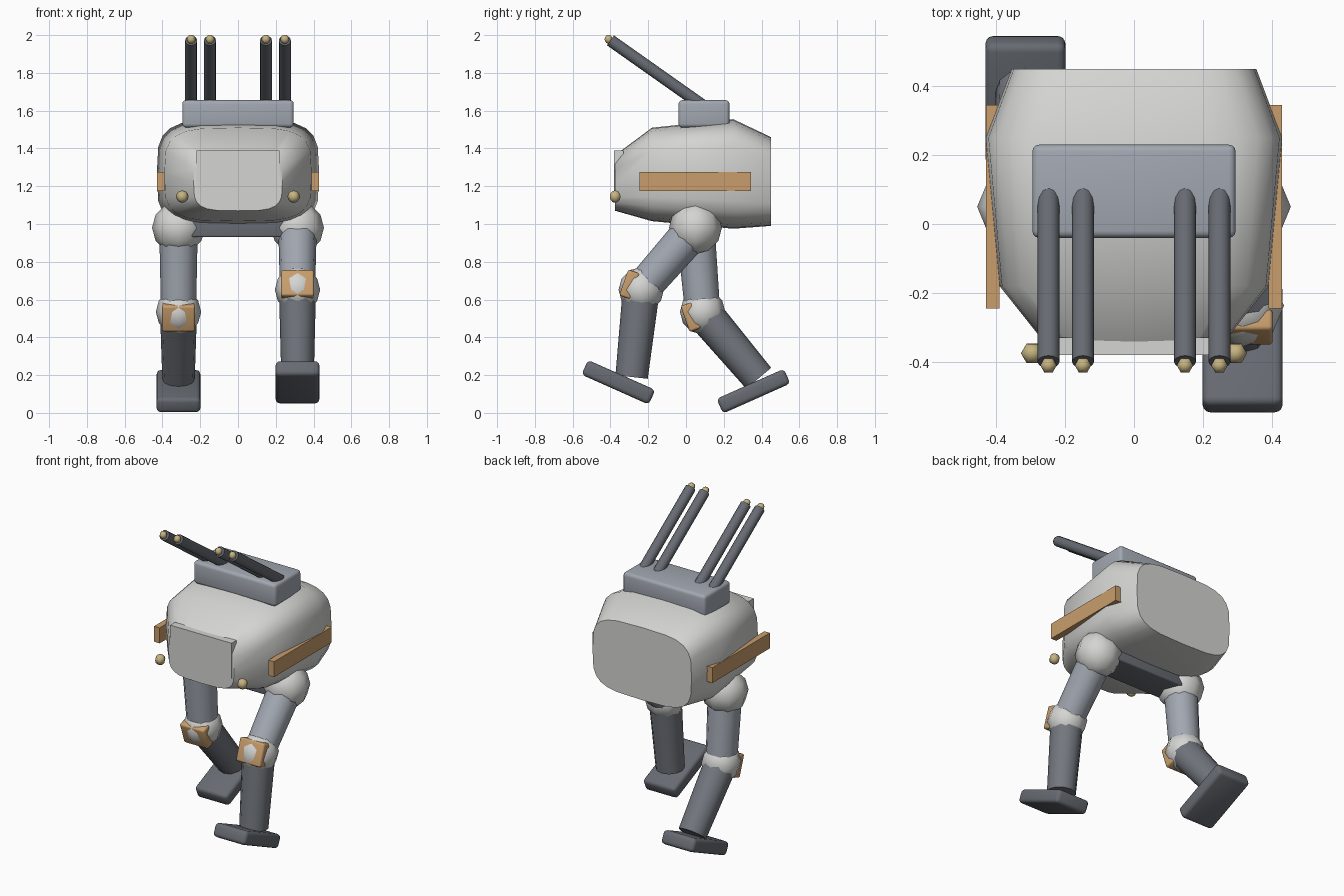
import bpy, bmesh, math
from mathutils import Vector, Matrix

if "Cube" in bpy.data.objects:
    bpy.data.objects.remove(bpy.data.objects["Cube"])


def material(name, r, g, b):
    m = bpy.data.materials.new(name)
    m.use_nodes = True
    m.diffuse_color = (r, g, b, 1)
    m.node_tree.nodes["Principled BSDF"].inputs["Base Color"].default_value = (r, g, b, 1)
    return m


WHITE = material("pale grey", 0.66, 0.66, 0.65)
STEEL = material("blue grey", 0.36, 0.39, 0.44)
SHIN = material("mid grey", 0.17, 0.185, 0.21)
DARK = material("dark grey", 0.135, 0.147, 0.168)
ORANGE = material("orange tan", 0.58, 0.34, 0.15)
BRASS = material("brass", 0.56, 0.45, 0.22)


def finish(name, bm, mat, angle=None):
    """Turn a bmesh into a coloured object; angle gives the smoothing limit."""
    bmesh.ops.recalc_face_normals(bm, faces=bm.faces)
    mesh = bpy.data.meshes.new(name)
    bm.to_mesh(mesh)
    bm.free()
    mesh.materials.append(mat)
    ob = bpy.data.objects.new(name, mesh)
    bpy.context.collection.objects.link(ob)
    if angle:
        bpy.ops.object.select_all(action='DESELECT')
        ob.select_set(True)
        bpy.context.view_layer.objects.active = ob
        bpy.ops.object.shade_smooth_by_angle(angle=math.radians(angle))
    return ob


def box(name, centre, size, mat, tilt=0, bevel=0):
    bm = bmesh.new()
    bmesh.ops.create_cube(bm, size=1)
    bmesh.ops.scale(bm, vec=size, verts=bm.verts)
    if bevel:
        bmesh.ops.bevel(bm, geom=bm.edges[:], offset=bevel, segments=3,
                        profile=0.5, affect='EDGES')
    bm.transform(Matrix.Translation(centre) @ Matrix.Rotation(math.radians(tilt), 4, 'X'))
    return finish(name, bm, mat, 40 if bevel else None)


def ball(name, centre, radius, mat, sides=8, turn=0):
    bm = bmesh.new()
    bmesh.ops.create_uvsphere(bm, u_segments=sides, v_segments=6, radius=radius)
    bm.transform(Matrix.Translation(centre) @ Matrix.Rotation(turn, 4, 'Z'))
    return finish(name, bm, mat, 180)


def rod(name, start, end, r1, r2, mat, sides=12):
    a, b = Vector(start), Vector(end)
    bm = bmesh.new()
    bmesh.ops.create_cone(bm, cap_ends=True, segments=sides, radius1=r1, radius2=r2,
                          depth=(b - a).length)
    turn = (b - a).to_track_quat('Z', 'Y').to_matrix().to_4x4()
    bm.transform(Matrix.Translation((a + b) / 2) @ turn)
    return finish(name, bm, mat, 50)


# Hull: rounded-rectangle sections (y, half width, bottom, top) joined front to back
SECTIONS = [(-0.375, 0.235, 1.07, 1.365), (-0.18, 0.39, 1.015, 1.51),
            (0.25, 0.43, 0.975, 1.555), (0.45, 0.355, 0.99, 1.46)]
SIDES = 24


def rounded(c):
    return math.copysign(abs(c) ** 0.52, c)


bm = bmesh.new()
rings = []
for y, half, low, high in SECTIONS:
    ring = []
    for i in range(SIDES):
        a = 2 * math.pi * i / SIDES
        ring.append(bm.verts.new((half * rounded(math.cos(a)), y,
                                  (low + high) / 2 + (high - low) / 2 * rounded(math.sin(a)))))
    rings.append(ring)
for r, s in zip(rings, rings[1:]):
    for i in range(SIDES):
        j = (i + 1) % SIDES
        bm.faces.new((r[i], r[j], s[j], s[i]))
bm.faces.new(rings[0])
bm.faces.new(rings[-1])
finish("hull", bm, WHITE, 48)

# Nose plate, pelvis and turret
box("nose_plate", (0, -0.355, 1.275), (0.44, 0.05, 0.23), WHITE)
box("pelvis", (0, 0.05, 0.98), (0.62, 0.2, 0.1), DARK, bevel=0.01)
box("turret", (0, 0.095, 1.583), (0.59, 0.27, 0.145), STEEL, bevel=0.02)

# Guns with brass tips
for i, x in enumerate((-0.248, -0.148, 0.148, 0.248)):
    rod(f"gun_barrel_{i + 1}", (x, 0.085, 1.63), (x, -0.4, 1.972), 0.032, 0.032, DARK)
    ball(f"gun_tip_{i + 1}", (x, -0.41, 1.978), 0.024, BRASS, 6, math.pi / 2)

# Side strips and front lamps
for side, s in (("left", 1), ("right", -1)):
    box(f"{side}_strip", (0.41 * s, 0.05, 1.225), (0.04, 0.59, 0.1), ORANGE)
    ball(f"{side}_lamp", (0.295 * s, -0.375, 1.145), 0.033, BRASS, 6, math.pi / 2)


def leg(side, x, knee, ankle, foot, tilt):
    """Knee, ankle and foot are (y, z); tilt is the lean of pad and foot."""
    hip_at = Vector((x, 0.05, 0.98))
    knee_at, ankle_at, foot_at = (Vector((x, *p)) for p in (knee, ankle, foot))
    ball(f"{side}_hip", hip_at, 0.14, WHITE)
    rod(f"{side}_thigh", hip_at, knee_at, 0.102, 0.093, STEEL)
    ball(f"{side}_knee", knee_at, 0.12, WHITE)
    rod(f"{side}_shin", knee_at, ankle_at, 0.098, 0.086, SHIN)
    facing = Matrix.Rotation(math.radians(tilt), 3, 'X') @ Vector((0, -1, 0))
    box(f"{side}_knee_pad", knee_at + facing * 0.068, (0.175, 0.065, 0.145),
        ORANGE, tilt * 0.8, 0.012)
    box(f"{side}_foot", foot_at, (0.232, 0.39, 0.085), DARK, tilt, 0.022)


# Striding legs: the left one forward, the right one back
leg("left", 0.315, (-0.237, 0.652), (-0.288, 0.19), (-0.358, 0.162), -24)
leg("right", -0.315, (0.088, 0.535), (0.385, 0.183), (0.357, 0.115), 24)
